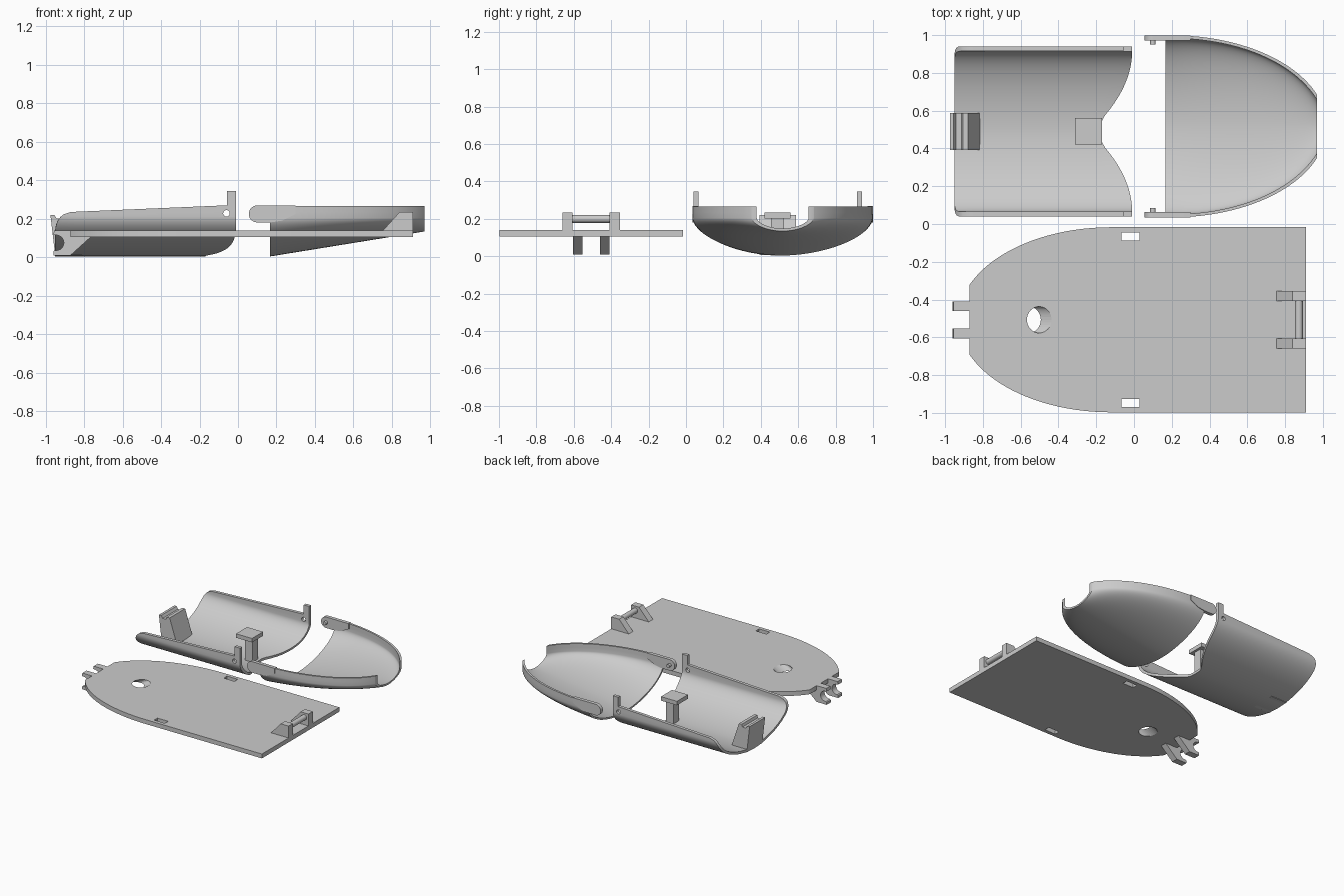
import bpy, bmesh, math

if "Cube" in bpy.data.objects:
    bpy.data.objects.remove(bpy.data.objects["Cube"])

GREY = bpy.data.materials.new("light grey plastic")
GREY.diffuse_color = (0.6, 0.6, 0.6, 1)
GREY.use_nodes = True
GREY.node_tree.nodes["Principled BSDF"].inputs["Base Color"].default_value = GREY.diffuse_color


def finish(name, bm, smooth=False):
    bmesh.ops.recalc_face_normals(bm, faces=bm.faces)
    me = bpy.data.meshes.new(name)
    bm.to_mesh(me)
    bm.free()
    ob = bpy.data.objects.new(name, me)
    bpy.context.collection.objects.link(ob)
    me.materials.append(GREY)
    if smooth:
        bpy.ops.object.select_all(action='DESELECT')
        ob.select_set(True)
        bpy.context.view_layer.objects.active = ob
        bpy.ops.object.shade_smooth_by_angle(angle=math.radians(35))
    return ob


def prism(name, ring_a, ring_b, smooth=False):
    """Closed solid between two matching rings of 3D points."""
    bm = bmesh.new()
    a = [bm.verts.new(p) for p in ring_a]
    b = [bm.verts.new(p) for p in ring_b]
    n = len(a)
    bm.faces.new(a)
    bm.faces.new(b)
    for i in range(n):
        bm.faces.new((a[i], a[(i + 1) % n], b[(i + 1) % n], b[i]))
    return finish(name, bm, smooth)


def side_profile(name, xz, y0, y1, smooth=False):
    return prism(name, [(x, y0, z) for x, z in xz], [(x, y1, z) for x, z in xz], smooth)


def box(name, x0, x1, y0, y1, z0, z1):
    return side_profile(name, [(x0, z0), (x1, z0), (x1, z1), (x0, z1)], y0, y1)


def arc(cx, cz, r, a0, a1, n):
    return [(cx + r * math.cos(math.radians(a0 + (a1 - a0) * i / n)),
             cz + r * math.sin(math.radians(a0 + (a1 - a0) * i / n))) for i in range(n + 1)]


def circle(cx, cz, r, n=24):
    return arc(cx, cz, r, 0, 360, n)[:-1]


def cut(ob, cutter):
    mod = ob.modifiers.new("cut", 'BOOLEAN')
    mod.operation = 'DIFFERENCE'
    mod.solver = 'EXACT'
    mod.object = cutter
    cutter.hide_render = True
    cutter.hide_viewport = True


def shell(name, point, nu, nv):
    """Solid skin from point(i, j, inner); i runs along x, j across the section."""
    bm = bmesh.new()
    g = [[[bm.verts.new(point(i / nu, j, k)) for j in range(nv + 1)]
          for i in range(nu + 1)] for k in (0, 1)]
    for i in range(nu):
        for j in range(nv):
            for s in g:
                bm.faces.new((s[i][j], s[i + 1][j], s[i + 1][j + 1], s[i][j + 1]))
        for j in (0, nv):
            bm.faces.new((g[0][i][j], g[0][i + 1][j], g[1][i + 1][j], g[1][i][j]))
    for j in range(nv):
        for i in (0, nu):
            bm.faces.new((g[0][i][j], g[0][i][j + 1], g[1][i][j + 1], g[1][i][j]))
    return finish(name, bm, True)


NV = 44  # section steps: 2 wall steps on each side, the rest form the curved belly
WALL = 2


def section(j, half, bottom, mid, top, power=1.8):
    """Point (y, z) of a trough section with short upright walls."""
    if j < WALL or j > NV - WALL:
        k = j if j < WALL else NV - j
        return (-half if j < WALL else half), top + (mid - top) * k / WALL
    a = math.pi * (j - WALL) / (NV - 2 * WALL)
    c, s = math.cos(a), max(0, math.sin(a))
    y = -half * math.copysign(abs(c) ** (2 / power), c)
    return y, mid - (mid - bottom) * s ** (2 / power)


# ---- Base plate
CY = -0.507
half_outline = [(0.91, 0.49)]
for i in range(25):
    x = -0.12 - 0.75 * math.sin(math.pi / 2 * i / 24)
    half_outline.append((x, 0.49 * math.sqrt(1 - ((x + 0.12) / 0.81) ** 2)))
outline = half_outline + [(x, -h) for x, h in reversed(half_outline)]
plate = prism("base_plate", [(x, CY + h, 0.105) for x, h in outline],
              [(x, CY + h, 0.14) for x, h in outline], True)
for s in (-1, 1):
    cut(plate, box("slot_cutter", -0.065, 0.03, CY + s * 0.44 - 0.021, CY + s * 0.44 + 0.021, 0, 0.3))
# slanted cable hole
cut(plate, prism("hole_cutter",
                 [(-0.615 + x * 0.93, CY + y, 0.07) for x, y in circle(0, 0, 0.07, 32)],
                 [(-0.445 + x * 0.93, CY + y, 0.175) for x, y in circle(0, 0, 0.07, 32)]))

# ---- Snap hooks and hinge brackets on the plate
hook = ([(-0.86, 0.14), (-0.955, 0.14), (-0.96, 0.117)] + arc(-0.945, 0.075, 0.04, 100, -100, 14)
        + [(-0.96, 0.03), (-0.96, 0.01), (-0.87, 0.01), (-0.765, 0.105), (-0.765, 0.12), (-0.86, 0.12)])
bracket = [(0.75, 0.135), (0.91, 0.135), (0.91, 0.235), (0.84, 0.235)]
for s in (-1, 1):
    y = CY + s * 0.072
    side_profile("snap_hook", hook, y - 0.026, y + 0.026, True)
    y = CY + s * 0.126
    side_profile("hinge_bracket", bracket, y - 0.027, y + 0.027)
side_profile("hinge_pin", circle(0.873, 0.2, 0.021), CY - 0.11, CY + 0.11, True)

# ---- Trough-shaped body
BY = 0.49


def body_point(u, j, inner):
    t = 0.025 * inner
    half, z0 = section(j, 0.45, 0.004, 0.21, 0.235)
    y, z = section(j, 0.45 - t, 0.004 + t * 0.8, 0.21, 0.235)
    xr = -0.01 - 0.16 * min(1, max(0, (0.45 - abs(half)) / 0.38)) ** 2
    k = max(0, min(1, (z0 - 0.13) / 0.105))
    xl = -0.95 + 0.08 * (1 - math.sqrt(1 - k * k))
    x = xl + (xr - xl) * u
    if z > 0.21:
        z += 0.035 * (x + 0.87) / 0.82 * (z - 0.21) / 0.025
    return x, BY + y, z


body = shell("body_shell", body_point, 10, NV)
cut(body, side_profile("pivot_cutter", circle(-0.06, 0.228, 0.017), 0, 1))
for s in (-1, 1):
    y = BY + s * 0.437
    box("stop_post", -0.058, -0.01, y - 0.013, y + 0.013, 0.25, 0.345)

# ---- Latch block at the closed end of the body
latch = [(-0.95, 0.008), (-0.81, 0.008), (-0.88, 0.22), (-0.905, 0.22), (-0.912, 0.2),
         (-0.942, 0.2), (-0.955, 0.22), (-0.975, 0.22)]
side_profile("latch_block", latch, BY - 0.098, BY + 0.098)

# ---- Pedestal with square top
box("pedestal_stem", -0.255, -0.19, BY - 0.035, BY + 0.035, 0.01, 0.21)
box("pedestal_top", -0.312, -0.17, BY - 0.07, BY + 0.07, 0.203, 0.235)

# ---- Tapered cap
KY = 0.517


def cap_point(u, j, inner):
    x = 0.167 + 0.803 * math.sin(math.pi / 2 * u)
    k = max(0, (x - 0.2) / 0.82)
    half = 0.482 * math.sqrt(1 - k * k) - inner * (0.016 + 0.014 * k ** 4)
    bottom = 0.004 + 0.13 * (x - 0.167) / 0.803 + inner * 0.014
    y, z = section(j, half, bottom, 0.205, 0.265)
    return x, KY + y, z


shell("cap_shell", cap_point, 28, NV)

# ---- Cap arms with inward pivot pins
arm = [(0.3, 0.268)] + arc(0.1, 0.225, 0.044, 90, 270, 14) + [(0.17, 0.181), (0.23, 0.19), (0.3, 0.225)]
for s in (-1, 1):
    y = KY + s * 0.468
    side_profile("cap_arm", arm, y - 0.014, y + 0.014, True)
    side_profile("pivot_pin", circle(0.1, 0.225, 0.014), y, y - s * 0.036, True)
